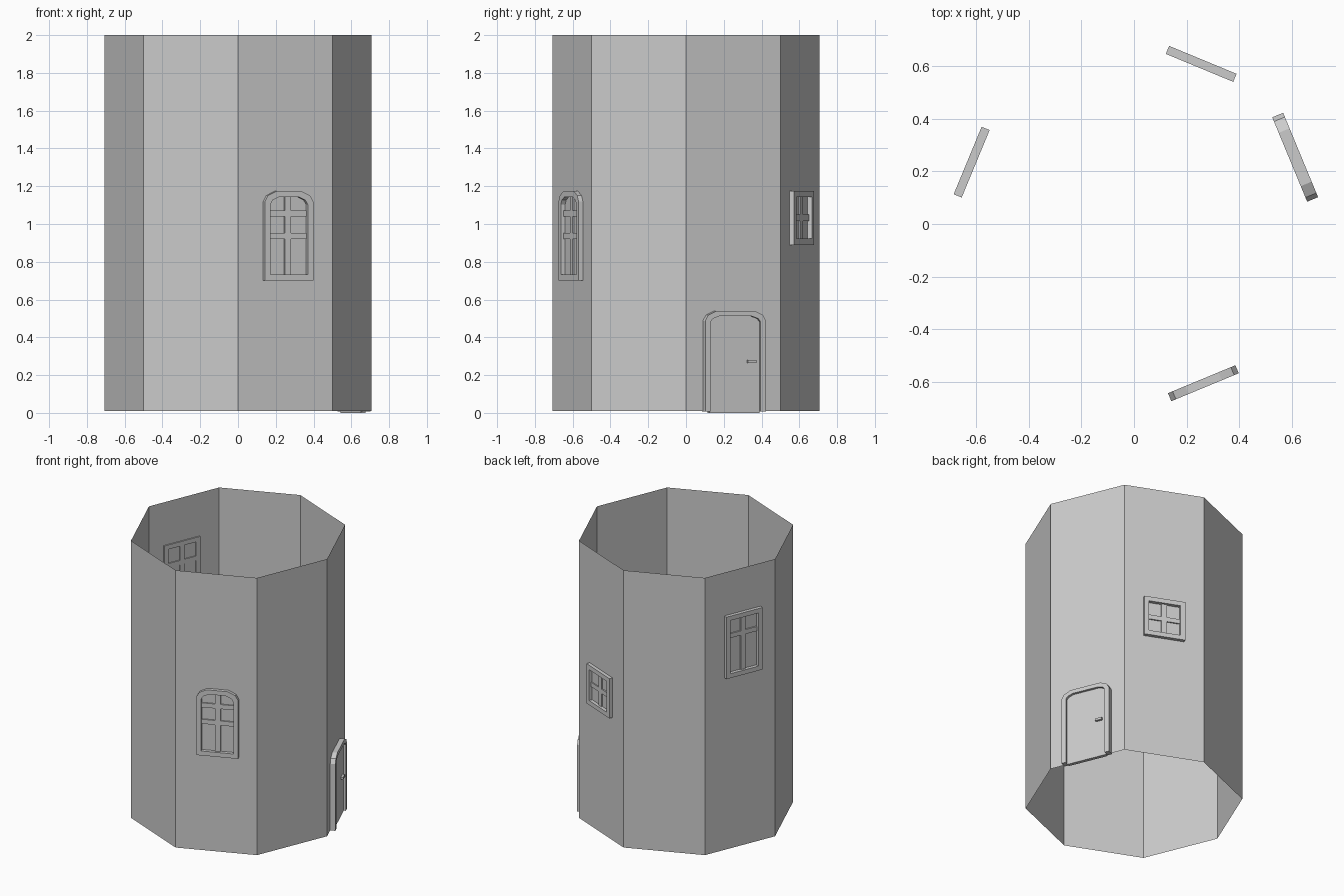
import bpy, bmesh
from math import sin, cos, radians

if "Cube" in bpy.data.objects:
    bpy.data.objects.remove(bpy.data.objects["Cube"])

R = 0.7071


def finish(name, bm):
    bmesh.ops.recalc_face_normals(bm, faces=bm.faces)
    me = bpy.data.meshes.new(name)
    bm.to_mesh(me)
    bm.free()
    ob = bpy.data.objects.new(name, me)
    bpy.context.collection.objects.link(ob)
    return ob


def place(ang, t, z, d):
    # point on a wall side: t along the wall, d outward from the axis
    a = radians(ang)
    return (d * cos(a) - t * sin(a), d * sin(a) + t * cos(a), z)


def slab(name, ang, profile, d0, d1):
    bm = bmesh.new()
    f = [bm.verts.new(place(ang, t, z, d1)) for t, z in profile]
    b = [bm.verts.new(place(ang, t, z, d0)) for t, z in profile]
    n = len(f)
    bm.faces.new(f)
    bm.faces.new(b[::-1])
    for i in range(n):
        j = (i + 1) % n
        bm.faces.new((f[i], b[i], b[j], f[j]))
    return finish(name, bm)


def frame(name, ang, outer, inner, d0, d1, closed=True):
    bm = bmesh.new()
    loops = [[bm.verts.new(place(ang, t, z, d)) for t, z in p]
             for p, d in ((outer, d0), (outer, d1), (inner, d1), (inner, d0))]
    n = len(outer)
    for i in range(n if closed else n - 1):
        j = (i + 1) % n
        for k in range(4):
            a, b = loops[k], loops[(k + 1) % 4]
            bm.faces.new((a[i], a[j], b[j], b[i]))
    if not closed:
        for i in (0, n - 1):
            bm.faces.new([l[i] for l in loops])
    return finish(name, bm)


def rect(c, hw, z0, z1):
    return [(c - hw, z0), (c - hw, z1), (c + hw, z1), (c + hw, z0)]


def arch(c, hw, z0, z1, cx, cz):
    half = [(hw, z0), (hw, z1 - cz), (hw - 0.27 * cx, z1 - 0.42 * cz), (hw - cx, z1)]
    return [(c - t, z) for t, z in half] + [(c + t, z) for t, z in half[::-1]]


def window(name, ang, c, z0, z1, bars, arched=False):
    hw, w = 0.139, 0.032
    if arched:
        outer = arch(c, hw, z0, z1, 0.07, 0.057)
        inner = arch(c, hw - w, z0 + w, z1 - w, 0.05, 0.04)
    else:
        outer = rect(c, hw, z0, z1)
        inner = rect(c, hw - w, z0 + w, z1 - w)
    frame(name + "_frame", ang, outer, inner, 0.645, 0.678)
    # glazing bars, barely proud of the wall
    slab(name + "_upright_bar", ang, rect(c, 0.018, z0 + w, z1 - w), 0.6455, 0.663)
    for z in bars:
        slab(name + "_cross_bar", ang, rect(c, hw - w, z - 0.016, z + 0.016), 0.646, 0.6625)


# tower wall: open eight-sided tube
bm = bmesh.new()
low, top = [[bm.verts.new((R * cos(radians(45 * i)), R * sin(radians(45 * i)), z))
             for i in range(8)] for z in (0.01, 2.0)]
for i in range(8):
    j = (i + 1) % 8
    bm.faces.new((low[i], low[j], top[j], top[i]))
finish("tower_wall", bm)

# windows
window("arched_window", -67.5, 0.012, 0.70, 1.175, (0.937, 1.055), True)
window("small_window", 67.5, -0.003, 0.89, 1.175, (1.033,))
window("tall_window", 157.5, 0.019, 1.245, 1.69, (1.54,))

# door
frame("door_frame", 22.5, arch(0, 0.174, 0.008, 0.54, 0.064, 0.053),
      arch(0, 0.143, 0.008, 0.512, 0.05, 0.03), 0.642, 0.687, False)
slab("door_leaf", 22.5, arch(0, 0.143, 0.0, 0.512, 0.05, 0.03), 0.646, 0.67)
slab("door_handle", 22.5, rect(0.095, 0.024, 0.264, 0.28), 0.67, 0.686)
